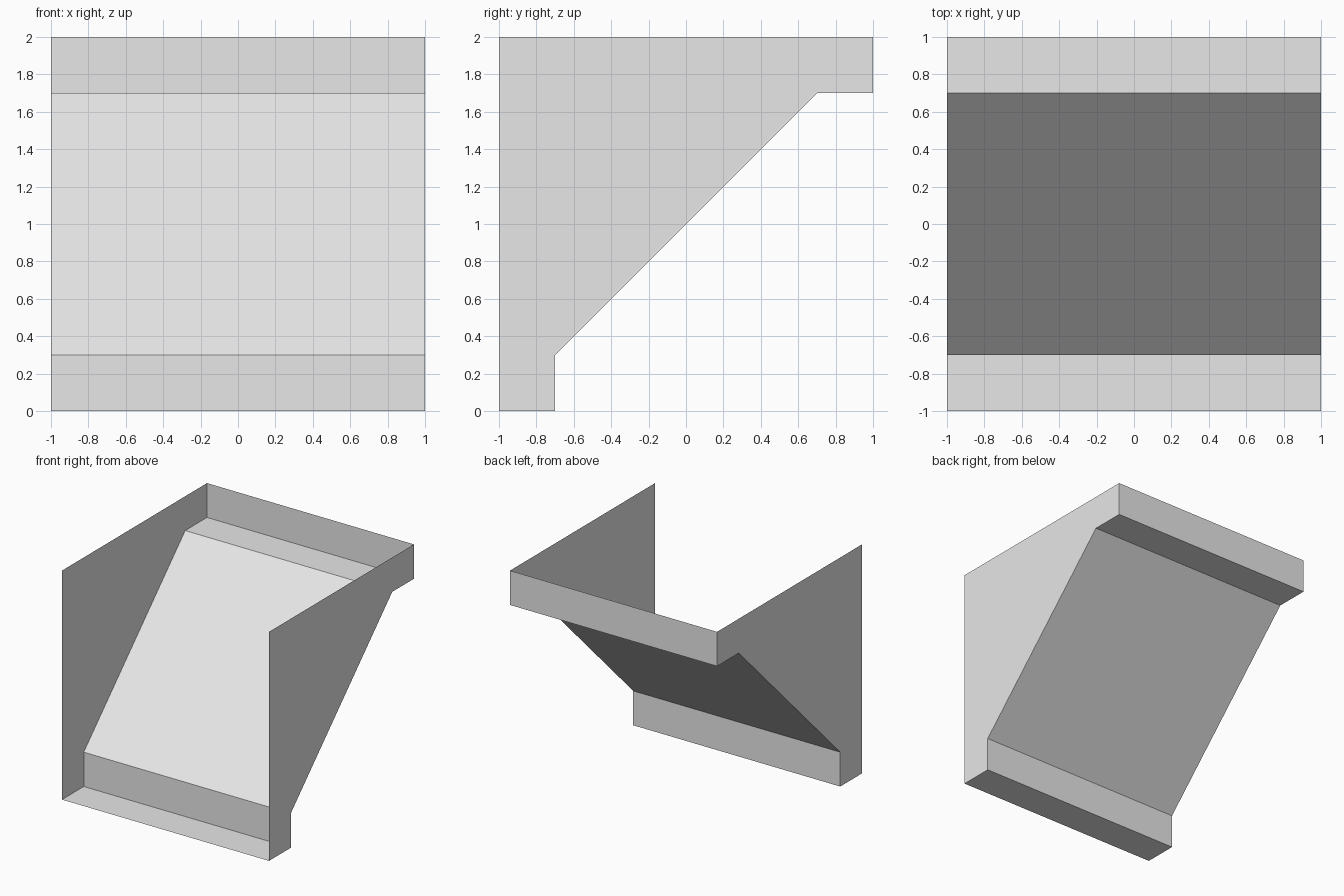
import bpy
import bmesh

cube = bpy.data.objects.get("Cube")
if cube:
    bpy.data.objects.remove(cube, do_unlink=True)

grey = bpy.data.materials.new("light_grey")
grey.use_nodes = True
grey.diffuse_color = (0.8, 0.8, 0.8, 1)
grey.node_tree.nodes["Principled BSDF"].inputs["Base Color"].default_value = (0.8, 0.8, 0.8, 1)

# Side profile of the ramp (y, z): lower ledge, step, slope, upper ledge, step
PROFILE = [(-1, 0), (-0.7, 0), (-0.7, 0.3), (0.7, 1.7), (1, 1.7), (1, 2)]
TOP_FRONT = (-1, 2)


def add_sheet(name, polygons):
    """Make an open sheet object from a list of polygons."""
    bm = bmesh.new()
    for points in polygons:
        bm.faces.new([bm.verts.new(p) for p in points])
    bmesh.ops.remove_doubles(bm, verts=bm.verts, dist=0.0001)
    mesh = bpy.data.meshes.new(name)
    bm.to_mesh(mesh)
    bm.free()
    mesh.materials.append(grey)
    obj = bpy.data.objects.new(name, mesh)
    bpy.context.collection.objects.link(obj)
    return obj


# Folded ramp floor, swept across the width, facing up and forward
add_sheet("ramp_floor", [
    [(-1, *a), (1, *a), (1, *b), (-1, *b)]
    for a, b in zip(PROFILE, PROFILE[1:])
])

# Side walls, filling from the ramp up to the open top, facing inward
for name, x in (("left_wall", 1), ("right_wall", -1)):
    outline = [(x, *p) for p in PROFILE + [TOP_FRONT]]
    add_sheet(name, [outline if x < 0 else outline[::-1]])
